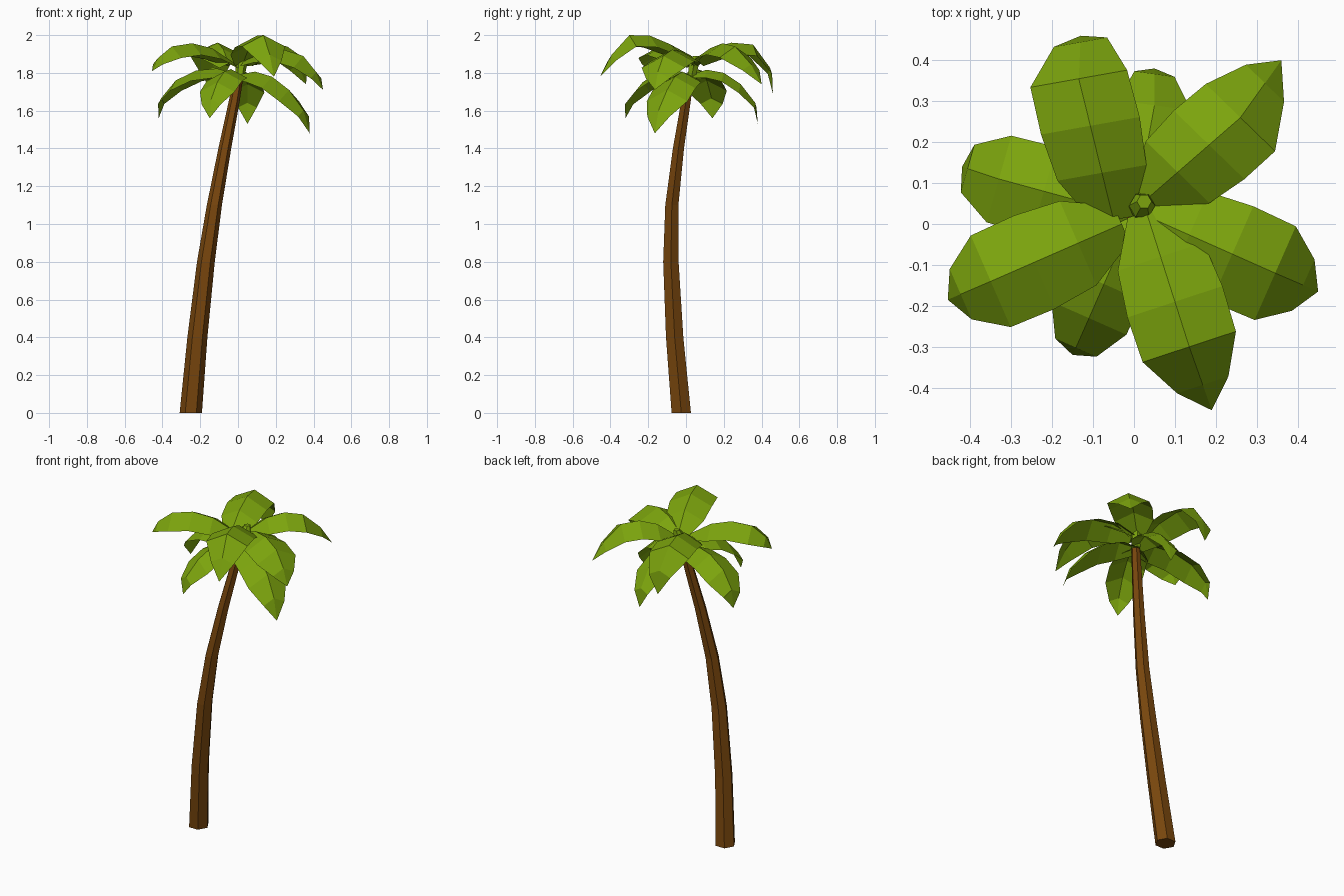
import bpy, bmesh, math
from mathutils import Vector

cube = bpy.data.objects.get("Cube")
if cube:
    bpy.data.objects.remove(cube, do_unlink=True)


def make_material(name, colour):
    mat = bpy.data.materials.new(name)
    mat.use_nodes = True
    mat.diffuse_color = (*colour, 1)
    mat.node_tree.nodes["Principled BSDF"].inputs["Base Color"].default_value = (*colour, 1)
    return mat


leaf_green = make_material("leaf green", (0.20, 0.37, 0.004))
bark_brown = make_material("bark brown", (0.19, 0.062, 0.004))


def finish(bm, name, material):
    """Turn a bmesh into a flat-shaded object."""
    mesh = bpy.data.meshes.new(name)
    bm.to_mesh(mesh)
    bm.free()
    mesh.materials.append(material)
    obj = bpy.data.objects.new(name, mesh)
    bpy.context.collection.objects.link(obj)
    return obj


def loft(name, rings, material, sides=6):
    """Join six-sided level rings (x, y, z, radius) into a closed tube."""
    bm = bmesh.new()
    loops = []
    for x, y, z, radius in rings:
        angles = [math.tau * i / sides for i in range(sides)]
        loops.append([bm.verts.new((x + radius * math.cos(a), y + radius * math.sin(a), z))
                      for a in angles])
    for low, high in zip(loops, loops[1:]):
        for i in range(sides):
            j = (i + 1) % sides
            bm.faces.new((low[i], low[j], high[j], high[i]))
    bm.faces.new(loops[0][::-1])
    bm.faces.new(loops[-1])
    return finish(bm, name, material)


def frond(name, base, shoulder, tip, half_width, reach):
    """Folded leaf: rises from the crown to its shoulder, then droops to a point.
    reach is how far outward the leaf has gone halfway down its droop."""
    base, shoulder, tip = Vector(base), Vector(shoulder), Vector(tip)
    spine = []
    for step in range(4):
        t = step / 3
        point = base.lerp(shoulder, t)
        point.z += 0.05 * math.sin(math.pi * t)
        spine.append(point)
    bend = shoulder.lerp(tip, reach)
    bend.z = shoulder.z + (tip.z - shoulder.z) * 0.47
    spine.append(bend)

    along = tip - base
    side = Vector((-along.y, along.x, 0)).normalized()
    bm = bmesh.new()
    rows = []
    for point, factor in zip(spine, (0.4, 0.92, 1.02, 1, 0.55)):
        width = half_width * factor
        drop = Vector((0, 0, -0.5 * width))
        rows.append([bm.verts.new(point + side * width + drop),
                     bm.verts.new(point),
                     bm.verts.new(point - side * width + drop)])
    for near, far in zip(rows, rows[1:]):
        for i in range(2):
            bm.faces.new((near[i], near[i + 1], far[i + 1], far[i]))
    end = bm.verts.new(tip)
    for i in range(2):
        bm.faces.new((rows[-1][i], rows[-1][i + 1], end))
    return finish(bm, name, leaf_green)


# Leaning, tapering trunk
loft("trunk", [(-0.25, -0.025, 0, 0.059), (-0.215, -0.06, 0.4, 0.053),
               (-0.17, -0.08, 0.8, 0.047), (-0.125, -0.075, 1.1, 0.04),
               (-0.07, -0.04, 1.4, 0.034), (-0.02, 0, 1.65, 0.029),
               (0.005, 0.02, 1.79, 0.025)], bark_brown)

# Small bud in the middle of the crown
loft("crown_bud", [(0.01, 0.03, 1.78, 0.024), (0.02, 0.045, 1.86, 0.032),
                   (0.025, 0.055, 1.89, 0.018)], leaf_green)

# Upper fronds: base, shoulder, tip, half width, reach
upper_fronds = {
    "back": ((-0.05, 0.01, 1.85), (-0.135, 0.355, 1.95), (-0.13, 0.46, 1.69), 0.12, 0.85),
    "back_left": ((0.03, 0.06, 1.86), (0.26, 0.26, 1.94), (0.36, 0.4, 1.74), 0.118, 0.6),
    "left": ((0.03, 0.02, 1.86), (0.345, -0.12, 1.89), (0.45, -0.165, 1.71), 0.125, 0.65),
    "front": ((0.03, 0.03, 1.86), (0.135, -0.3, 2), (0.19, -0.455, 1.78), 0.12, 0.6),
    "right": ((-0.03, 0, 1.86), (-0.35, -0.14, 1.94), (-0.455, -0.185, 1.81), 0.122, 0.7),
}
for place, shape in upper_fronds.items():
    frond("upper_frond_" + place, *shape)

# Lower fronds, drooping further
lower_base = (0, 0.02, 1.79)
lower_fronds = {
    "right": ((-0.33, 0.11, 1.76), (-0.42, 0.14, 1.56), 0.11, 0.85),
    "back": ((0.05, 0.29, 1.74), (0.05, 0.38, 1.53), 0.09, 0.85),
    "front": ((-0.11, -0.23, 1.75), (-0.15, -0.32, 1.56), 0.1, 0.8),
    "left": ((0.27, -0.1, 1.71), (0.38, -0.165, 1.48), 0.12, 0.7),
}
for place, shape in lower_fronds.items():
    frond("lower_frond_" + place, lower_base, *shape)
